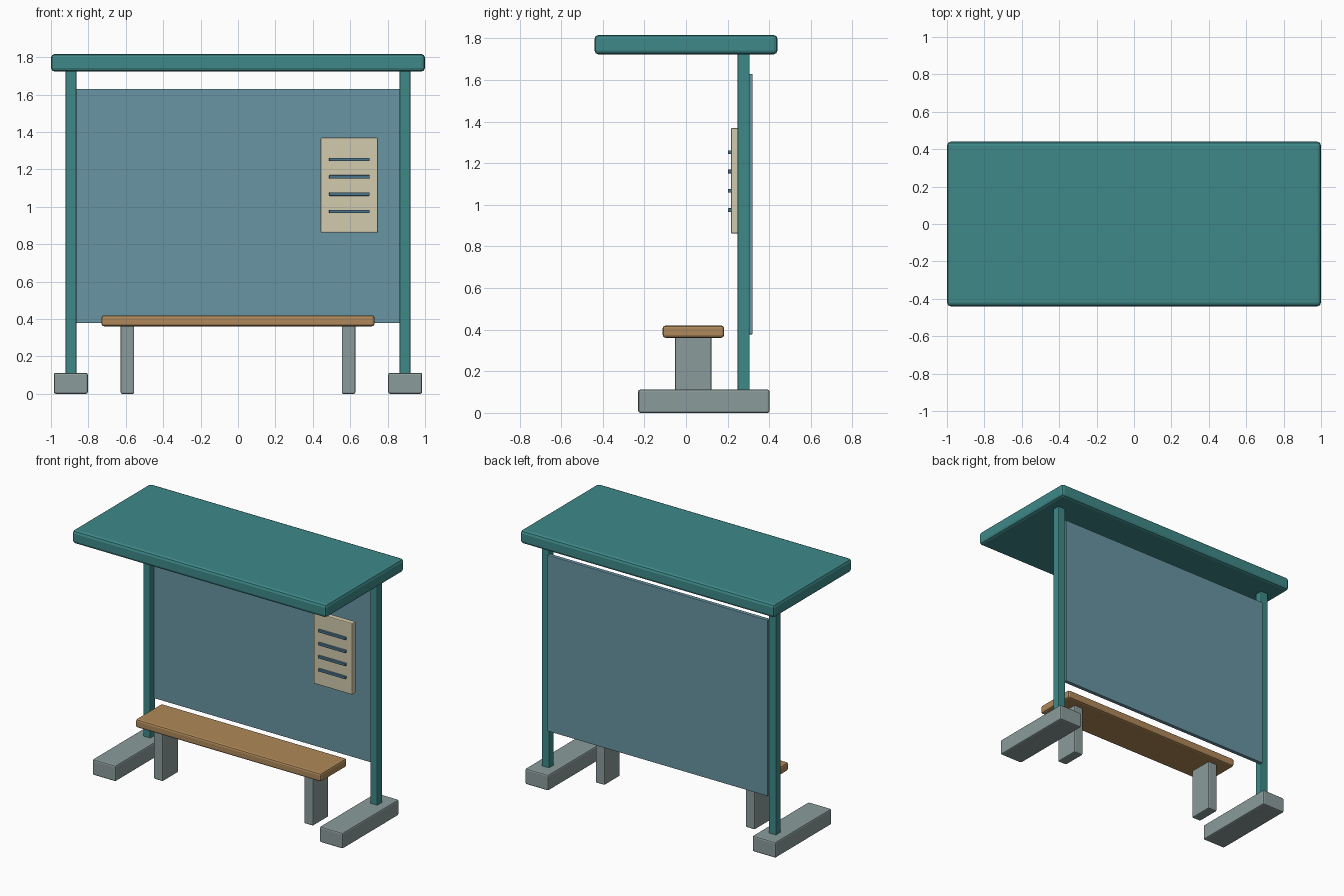
import bpy
import bmesh

if "Cube" in bpy.data.objects:
    bpy.data.objects.remove(bpy.data.objects["Cube"])


def material(name, rgb):
    m = bpy.data.materials.new(name)
    m.diffuse_color = (*rgb, 1)
    m.use_nodes = True
    m.node_tree.nodes["Principled BSDF"].inputs["Base Color"].default_value = m.diffuse_color
    return m


TEAL = material("teal_paint", (0.05, 0.25, 0.25))
GLASS = material("blue_panel", (0.14, 0.30, 0.37))
WOOD = material("wood", (0.43, 0.25, 0.10))
PAPER = material("cream_board", (0.65, 0.60, 0.43))
INK = material("blue_line", (0.07, 0.17, 0.26))
STONE = material("concrete", (0.26, 0.33, 0.33))


def box(name, x, y, z, mat, bevel=0.0):
    """Box spanning the (min, max) ranges x, y, z with softened edges."""
    size = [r[1] - r[0] for r in (x, y, z)]
    bm = bmesh.new()
    bmesh.ops.create_cube(bm, size=1)
    bmesh.ops.scale(bm, vec=size, verts=bm.verts)
    mesh = bpy.data.meshes.new(name)
    bm.to_mesh(mesh)
    bm.free()
    mesh.materials.append(mat)
    obj = bpy.data.objects.new(name, mesh)
    obj.location = [sum(r) / 2 for r in (x, y, z)]
    bpy.context.collection.objects.link(obj)
    if bevel:
        mod = obj.modifiers.new("soft_edges", "BEVEL")
        mod.width = bevel
        mod.segments = 2
    return obj


def pair(name, x, y, z, mat, bevel):
    """Same box on the right and mirrored on the left."""
    box("right_" + name, x, y, z, mat, bevel)
    box("left_" + name, (-x[1], -x[0]), y, z, mat, bevel)


# Roof slab
box("roof", (-1, 1), (-0.44, 0.44), (1.723, 1.817), TEAL, 0.02)

# Posts and their foundation feet
pair("post", (0.864, 0.922), (0.248, 0.306), (0.01, 1.75), TEAL, 0.006)
pair("foot", (0.803, 0.985), (-0.23, 0.402), (0, 0.112), STONE, 0.01)

# Back panel
box("back_panel", (-0.866, 0.866), (0.292, 0.32), (0.378, 1.63), GLASS, 0.003)

# Bench
box("bench_seat", (-0.73, 0.73), (-0.112, 0.183), (0.361, 0.42), WOOD, 0.013)
pair("bench_leg", (0.555, 0.627), (-0.053, 0.123), (0, 0.37), STONE, 0.008)

# Notice board with four raised lines
box("notice_board", (0.442, 0.748), (0.216, 0.256), (0.862, 1.37), PAPER, 0.006)
for i in range(4):
    zc = 0.975 + i * 0.0927
    box(f"notice_line_{i + 1}", (0.487, 0.703), (0.201, 0.22),
        (zc - 0.009, zc + 0.009), INK, 0.003)
